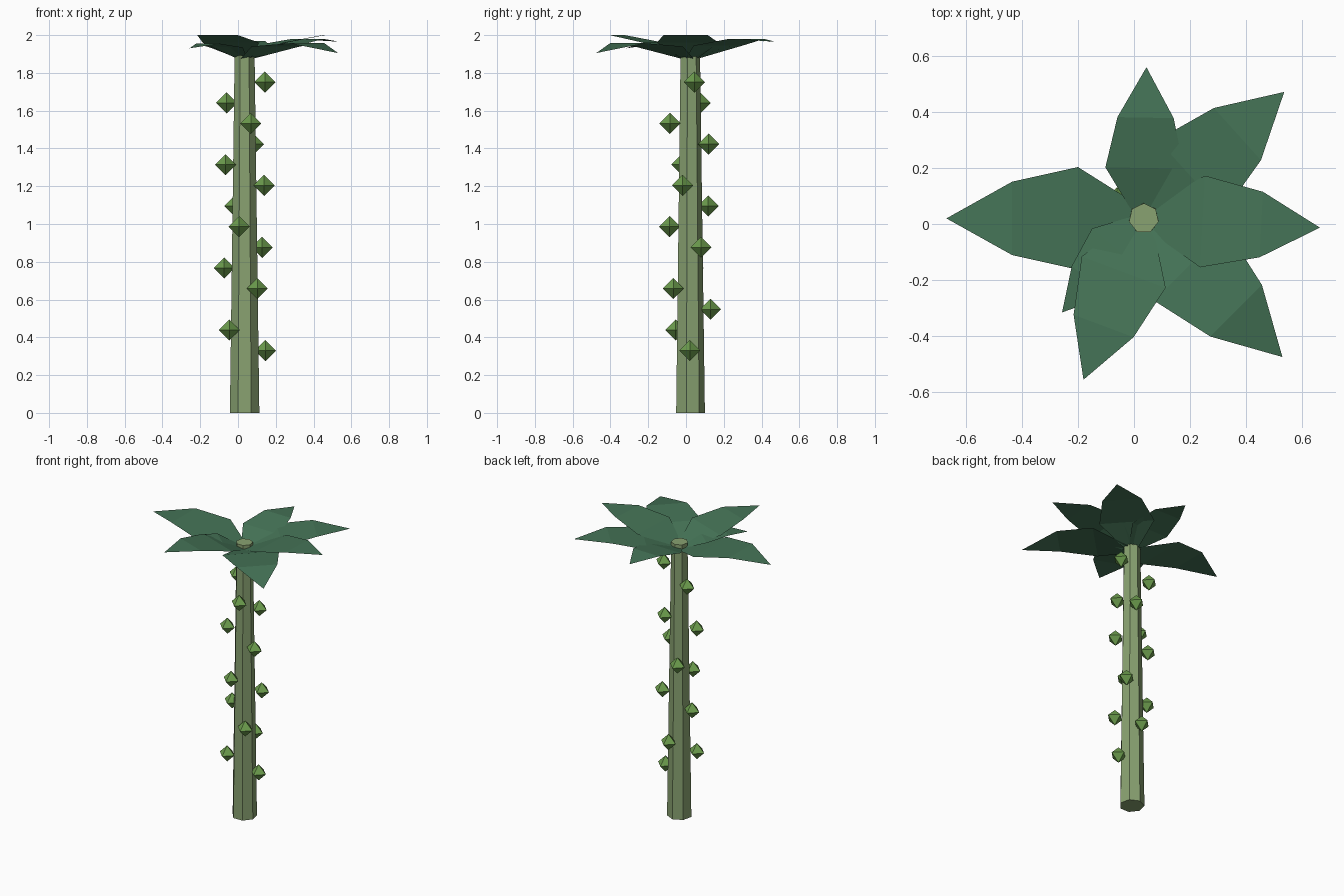
import bpy, bmesh, math
from mathutils import Vector

if "Cube" in bpy.data.objects:
    bpy.data.objects.remove(bpy.data.objects["Cube"])

CX, CY = 0.035, 0.02  # stem axis


def material(name, rgb):
    m = bpy.data.materials.new(name)
    m.diffuse_color = (*rgb, 1)
    m.use_nodes = True
    m.node_tree.nodes["Principled BSDF"].inputs["Base Color"].default_value = m.diffuse_color
    return m


STEM = material("pale stem green", (0.25, 0.36, 0.165))
LEAF = material("deep leaf green", (0.06, 0.175, 0.095))
BUD = material("bright bud green", (0.15, 0.335, 0.075))


def add_object(name, bm, mat):
    mesh = bpy.data.meshes.new(name)
    bm.to_mesh(mesh)
    bm.free()
    mesh.materials.append(mat)
    obj = bpy.data.objects.new(name, mesh)
    bpy.context.collection.objects.link(obj)
    return obj


# Tapered seven-sided stem
bpy.ops.mesh.primitive_cone_add(vertices=7, radius1=0.08, radius2=0.054, depth=1.91,
                                location=(CX, CY, 0.955))
stem = bpy.context.object
stem.name = "stem"
stem.data.materials.append(STEM)

# Octahedral buds spiralling up the stem by the golden angle
for i in range(14):
    a = math.radians(-137.5 * i)
    z = 0.33 + 0.1093 * i
    c = Vector((CX + 0.11 * math.cos(a), CY + 0.11 * math.sin(a), z))
    bm = bmesh.new()
    r = 0.056
    top = bm.verts.new(c + Vector((0, 0, r)))
    low = bm.verts.new(c - Vector((0, 0, r)))
    ring = [bm.verts.new(c + Vector((r * math.cos(k * math.pi / 2),
                                     r * math.sin(k * math.pi / 2), 0))) for k in range(4)]
    for k in range(4):
        n = ring[(k + 1) % 4]
        bm.faces.new((ring[k], n, top))
        bm.faces.new((n, ring[k], low))
    add_object(f"bud_{i + 1}", bm, BUD)


# Thin leaf: a strip bent along its length, ending in a point
def leaf(name, angle, length, heights):
    a = math.radians(angle)
    out = Vector((math.cos(a), math.sin(a), 0))
    side = Vector((-math.sin(a), math.cos(a), 0))
    bm = bmesh.new()
    rows = []
    for k, half in enumerate((0.05, 0.26, 0.186)):
        p = Vector((CX, CY, heights[k])) + out * (length * k / 3)
        rows.append([bm.verts.new(p + side * (s * half * length)) for s in (-1, 1)])
    tip = bm.verts.new(Vector((CX, CY, heights[3])) + out * length)
    for lo, hi in zip(rows, rows[1:]):
        bm.faces.new((lo[0], hi[0], hi[1], lo[1]))
    bm.faces.new((rows[2][0], tip, rows[2][1]))
    add_object(name, bm, LEAF)


# Crown: angle, length and heights from base to tip
CROWN = [
    (-3, 0.63, (1.87, 1.96, 2.0, 2.0)),
    (42, 0.675, (1.87, 1.945, 1.98, 1.965)),
    (89, 0.54, (1.87, 1.935, 1.97, 1.955)),
    (180, 0.705, (1.87, 1.935, 1.97, 1.935)),
    (229, 0.445, (1.87, 1.935, 1.955, 1.93)),
    (249.5, 0.615, (1.87, 1.96, 2.0, 2.0)),
    (315, 0.70, (1.87, 1.94, 1.957, 1.905)),
]
for i, (angle, length, heights) in enumerate(CROWN):
    leaf(f"leaf_{i + 1}", angle, length, heights)
